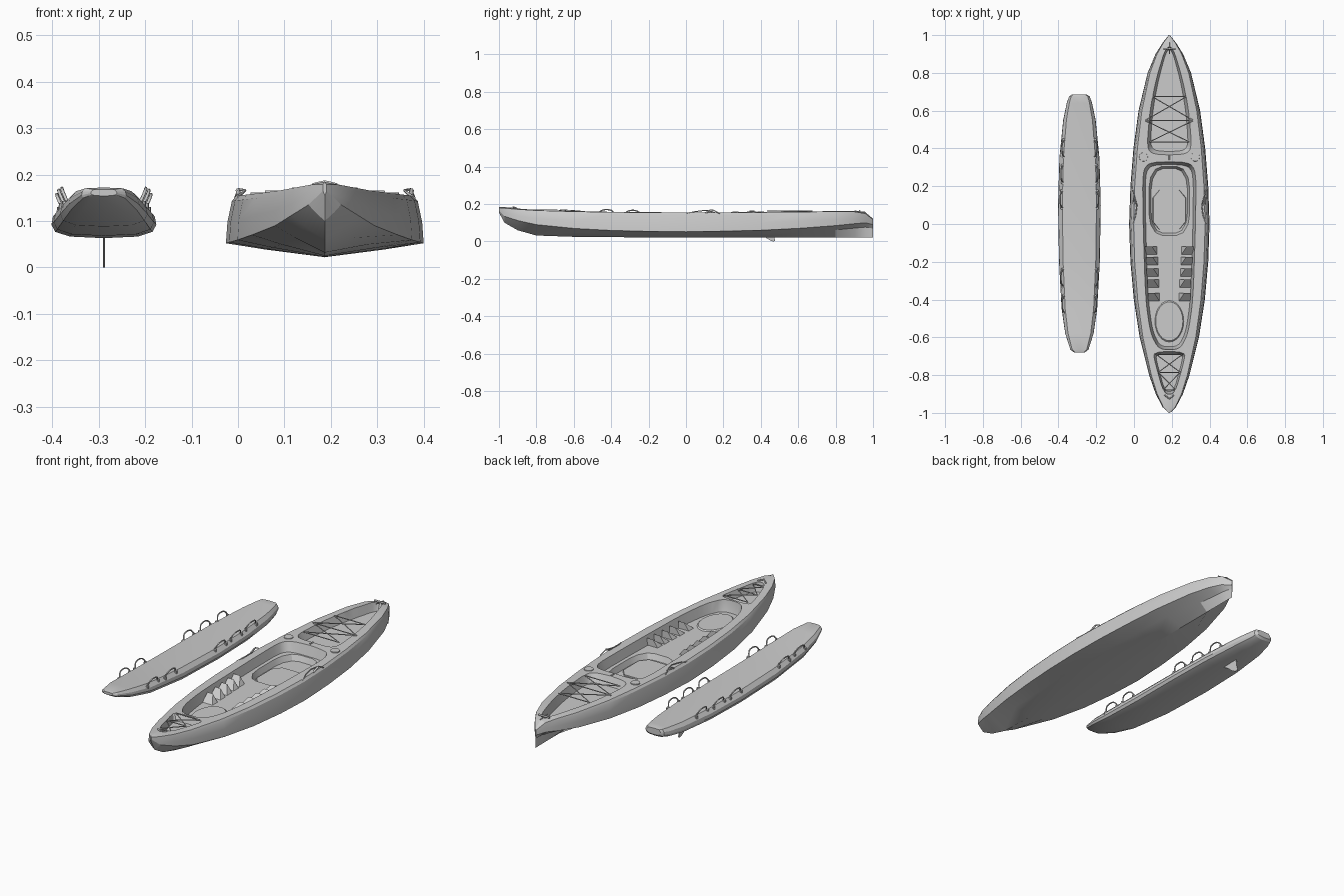
import bpy, bmesh, math
from mathutils import Vector

if "Cube" in bpy.data.objects:
    bpy.data.objects.remove(bpy.data.objects["Cube"])

KX, BX = 0.187, -0.289      # centre lines of kayak and board


def finish(name, bm, angle=25):
    bmesh.ops.recalc_face_normals(bm, faces=bm.faces)
    me = bpy.data.meshes.new(name)
    bm.to_mesh(me)
    bm.free()
    ob = bpy.data.objects.new(name, me)
    bpy.context.collection.objects.link(ob)
    smooth(ob, angle)
    return ob


def smooth(ob, angle):
    bpy.ops.object.select_all(action='DESELECT')
    ob.select_set(True)
    bpy.context.view_layer.objects.active = ob
    bpy.ops.object.shade_smooth_by_angle(angle=math.radians(angle))


def rings_mesh(name, rings, angle=25):
    bm = bmesh.new()
    vs = [[bm.verts.new(p) for p in r] for r in rings]
    n = len(vs[0])
    for a, b in zip(vs, vs[1:]):
        for i in range(n):
            j = (i + 1) % n
            bm.faces.new((a[i], a[j], b[j], b[i]))
    bm.faces.new(vs[0])
    bm.faces.new(vs[-1])
    return finish(name, bm, angle)


def mirrored(half, cx, y):
    # half section from keel to deck centre, closed with its mirror image
    return ([(cx + x, y, z) for x, z in half] +
            [(cx - x, y, z) for x, z in half[-2:0:-1]])


def outline(half, cx, rounds=2):
    # symmetric outline from (half width, y) points, corners rounded
    pts = [(x, y) for x, y in half] + [(-x, y) for x, y in reversed(half)]
    for _ in range(rounds):
        out = []
        for i, p in enumerate(pts):
            q = pts[(i + 1) % len(pts)]
            out += [(p[0] * .8 + q[0] * .2, p[1] * .8 + q[1] * .2),
                    (p[0] * .2 + q[0] * .8, p[1] * .2 + q[1] * .8)]
        pts = out
    return [(cx + x, y) for x, y in pts]


def recess(target, half, z0, z1, z2, inset):
    # cut a recess with sloping walls
    pts = outline(half, KX)
    hw = max(x for x, y in pts) - KX
    ys = [y for x, y in pts]
    cy, hl = (max(ys) + min(ys)) / 2, (max(ys) - min(ys)) / 2
    low = [(KX + (x - KX) * (1 - inset / hw), cy + (y - cy) * (1 - inset / hl), z0)
           for x, y in pts]
    cutter = rings_mesh("cutter", [low, [(x, y, z1) for x, y in pts],
                                   [(x, y, z2) for x, y in pts]])
    cutter.hide_render = True
    m = target.modifiers.new("recess", 'BOOLEAN')
    m.operation, m.solver, m.object = 'DIFFERENCE', 'EXACT', cutter
    bpy.context.view_layer.objects.active = target
    bpy.ops.object.modifier_apply(modifier=m.name)
    bpy.data.objects.remove(cutter)


def tube(name, pts, r=0.0025, soft=False):
    cu = bpy.data.curves.new(name, 'CURVE')
    cu.dimensions = '3D'
    cu.bevel_depth, cu.bevel_resolution, cu.use_fill_caps = r, 1, True
    cu.resolution_u = 4
    sp = cu.splines.new('NURBS' if soft else 'POLY')
    sp.points.add(len(pts) - 1)
    for p, co in zip(sp.points, pts):
        p.co = (*co, 1)
    if soft:
        sp.use_endpoint_u, sp.order_u = True, 3
    ob = bpy.data.objects.new(name, cu)
    bpy.context.collection.objects.link(ob)
    return ob


def disc(name, x, y, z, rx, ry, h, n=20):
    ring = [(x + rx * math.cos(2 * math.pi * i / n), y + ry * math.sin(2 * math.pi * i / n))
            for i in range(n)]
    top = [(x + (a - x) * .92, y + (b - y) * .92, z + h) for a, b in ring]
    return rings_mesh(name, [[(a, b, z) for a, b in ring], top])


# kayak hull: y, half width, keel z, chine z, deck z
stations = [(-1, .004, .155, .165, .185), (-.97, .035, .1, .135, .184), (-.9, .072, .06, .112, .178),
            (-.8, .107, .032, .09, .172), (-.6, .157, .025, .07, .166), (-.4, .188, .023, .059, .163),
            (-.2, .206, .022, .054, .161), (0, .213, .022, .052, .16), (.2, .206, .022, .055, .16),
            (.4, .19, .022, .06, .162), (.6, .163, .022, .07, .164), (.8, .115, .022, .085, .166),
            (.9, .073, .022, .095, .165), (.96, .035, .022, .1, .155), (1, .003, .021, .09, .122)]
rings = []
for y, w, zk, zc, zt in stations:
    t = min(1, max(0, (y - .6) / .35))          # hollow sections towards the skeg
    zg = max(zt - .017, zc + .005)
    rings.append(mirrored([(0, zk), (w * (.6 - .4 * t), zk + (zc - zk) * (.55 + .15 * t)), (w, zc),
                           (w * .985, (zc + zg) / 2), (w * .94, zg), (w * .89, zt - .006),
                           (0, zt)], KX, y))
hull = rings_mesh("kayak_hull", rings)

# cockpit, seat well, stern and bow storage recesses
recess(hull, [(.055, -.665), (.1, -.58), (.127, -.4), (.141, 0), (.144, .28), (.105, .33)],
       .108, .163, .22, .016)
recess(hull, [(.108, -.06), (.108, .305)], .078, .108, .13, .012)
recess(hull, [(.085, .365), (.122, .40), (.105, .6), (.07, .77), (.018, .94)], .115, .165, .22, .02)
recess(hull, [(.088, -.675), (.075, -.74), (.028, -.9)], .13, .17, .22, .014)
smooth(hull, 25)

# seat pad in the well
seat = rings_mesh("seat_pad", [[(x, y, z) for x, y in outline([(w, -.03), (w, .18)], KX, 1)]
                               for w, z in ((.09, .075), (.085, .085))])

# foot rest ribs along both cockpit walls
for k, y in enumerate((-.12, -.175, -.235, -.295, -.365)):
    for s in (-1, 1):
        inner, outer = .062 - .003 * k, .128 - .004 * k
        tri = [(y, .105), (y - .045, .105), (y, .146)]
        rings_mesh("foot_rib", [[(KX + s * (inner + (.03 if z > .14 else 0)), yy, z) for yy, z in tri],
                                [(KX + s * outer, yy, z) for yy, z in tri]], 10)

# hatches
disc("bow_hatch", KX, -.515, .106, .078, .112, .008, 24)
for s in (-1, 1):
    disc("rod_holder", KX + s * .137, .355, .145, .025, .025, .016, 14)
tube("centre_strap", [(KX, .34, .163), (KX, .365, .163)], .004)


# elastic cords over the storage recesses
def lacing(name, rows, z):
    for i, (w, y) in enumerate(rows):
        tube(name, [(KX - w, y, z), (KX + w, y, z)])
        if i:
            v, u = rows[i - 1]
            for s in (-1, 1):
                tube(name, [(KX - s * v, u, z), (KX + s * w, y, z)])


lacing("stern_cord", [(.092, .675), (.128, .548), (.105, .435)], .163)
lacing("bow_cord", [(.07, -.69), (.058, -.785), (.035, -.88)], .17)

# end grips and side carry handles
tube("stern_grip", [(KX - .032, .928, .163), (KX + .032, .928, .163)], .005)
tube("stern_grip_cord", [(KX, .9, .163), (KX, .96, .156)], .003)
tube("bow_grip", [(KX - .025, -.905, .178), (KX, -.925, .184), (KX + .025, -.905, .178)], .004)
for s in (-1, 1):
    tube("side_handle", [(KX + s * x, y, z) for x, y, z in
                         ((.193, 0, .15), (.178, .05, .16), (.172, .1, .166), (.185, .145, .168),
                          (.193, .18, .15))], .003)
    tube("handle_bar", [(KX + s * .185, .1, .152), (KX + s * .187, .14, .166)], .005)

# paddle board: y, half width, bottom z, deck z
board = [(-.68, .028, .154, .168), (-.665, .048, .144, .172), (-.58, .075, .115, .166),
         (-.45, .094, .088, .152), (-.2, .108, .068, .138), (.1, .113, .063, .132),
         (.35, .106, .064, .132), (.55, .086, .07, .134), (.64, .067, .08, .136),
         (.675, .055, .09, .137), (.685, .04, .1, .134)]
sect = [(0, 0), (.65, .05), (.93, .2), (1, .42), (.97, .68), (.8, .96), (0, 1)]
rings_mesh("paddle_board", [mirrored([(w * a, b + (t - b) * f) for a, f in sect], BX, y)
                            for y, w, b, t in board])

# board fin
fin = [(.36, .07), (.4, .045), (.43, .018), (.455, .003), (.47, 0), (.477, .006), (.47, .03), (.465, .07)]
rings_mesh("board_fin", [[(BX + d, y, z) for y, z in fin] for d in (-.002, .002)])

# rope loops along the board edges
for y in (.4, .265, .13, -.285, -.425):
    w = .113 - .03 * min(1, (abs(y) / .62) ** 2)
    z = .128 if y > -.2 else .137 + .03 * (-y - .28)
    for s in (-1, 1):
        path = [(-.045, -.01, 0), (-.04, .004, .03), (0, .006, .04), (.04, .004, .03), (.045, -.01, 0)]
        tube("board_loop", [(BX + s * (w * .86 + dx), y + dy, z - .008 + dz) for dy, dx, dz in path],
             .0035, True)
        for e in (-.045, .045):
            disc("loop_anchor", BX + s * (w * .84), y + e, z - .012, .008, .009, .014, 8)
